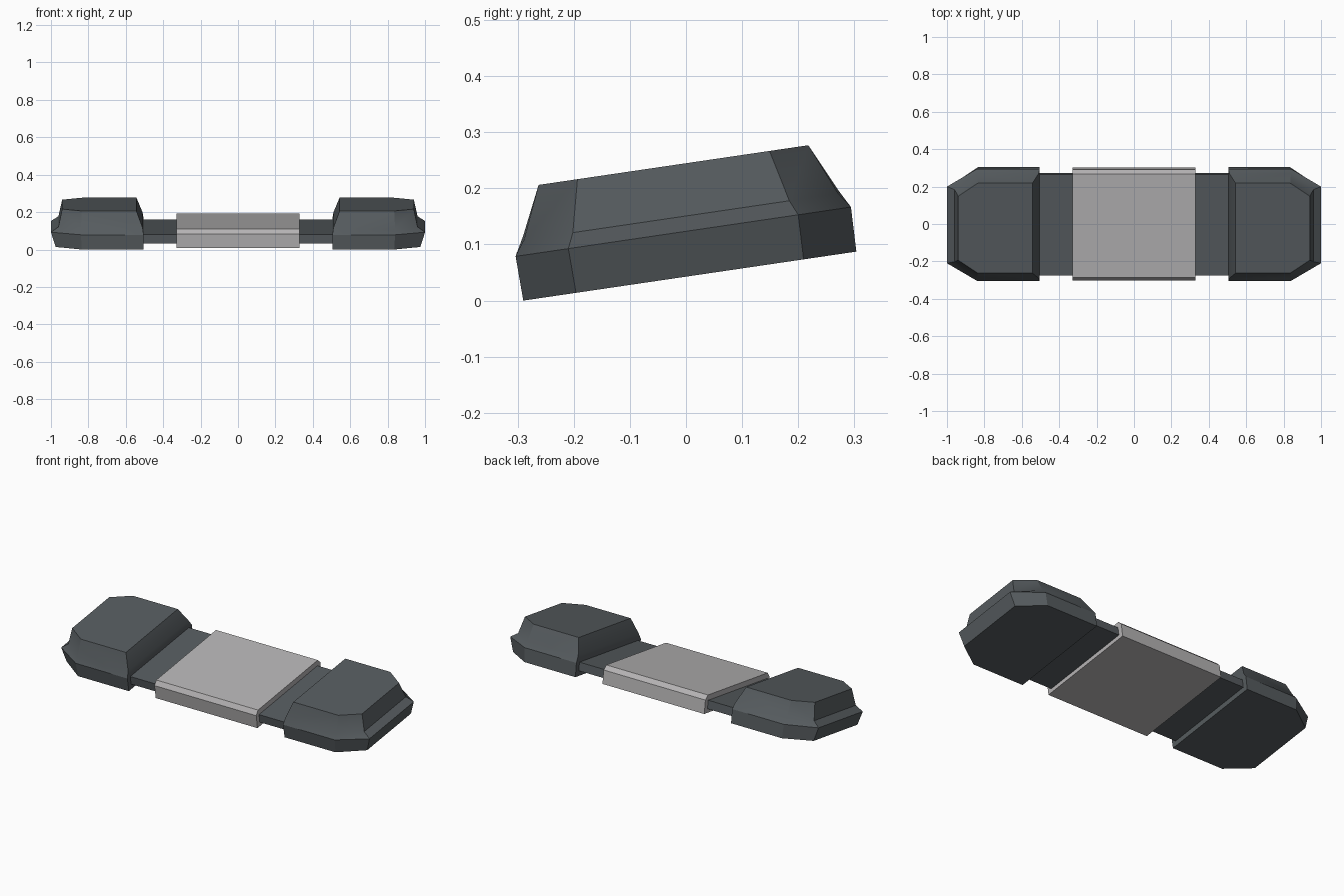
import bpy, bmesh

if "Cube" in bpy.data.objects:
    bpy.data.objects.remove(bpy.data.objects["Cube"])

TILT = 0.146      # whole body leans up toward the back
MID = 0.3         # half the depth of the body


def material(name, rgb):
    m = bpy.data.materials.new(name)
    m.use_nodes = True
    m.diffuse_color = (*rgb, 1)
    m.node_tree.nodes["Principled BSDF"].inputs["Base Color"].default_value = (*rgb, 1)
    return m


dark = material("dark slate", (0.092, 0.105, 0.113))
light = material("light grey", (0.46, 0.45, 0.455))


def loft(name, rings, mat):
    """Skin a stack of matching closed rings and cap both ends."""
    bm = bmesh.new()
    loops = [[bm.verts.new(p) for p in ring] for ring in rings]
    for a, b in zip(loops, loops[1:]):
        for i in range(len(a)):
            j = (i + 1) % len(a)
            bm.faces.new((a[i], a[j], b[j], b[i]))
    bm.faces.new(loops[0])
    bm.faces.new(loops[-1])
    bmesh.ops.recalc_face_normals(bm, faces=bm.faces)
    mesh = bpy.data.meshes.new(name)
    bm.to_mesh(mesh)
    bm.free()
    mesh.materials.append(mat)
    obj = bpy.data.objects.new(name, mesh)
    bpy.context.collection.objects.link(obj)
    obj.location.y = -0.29
    obj.rotation_euler.x = TILT
    bpy.ops.object.select_all(action='DESELECT')
    obj.select_set(True)
    bpy.context.view_layer.objects.active = obj
    bpy.ops.object.shade_smooth_by_angle()
    return obj


def pod_ring(side, z, z_in, x_in, x_cut, x_out, half, cut):
    """Rectangle with its two outer corners cut off."""
    pts = [(x_in, -half, z_in), (x_cut, -half, z), (x_out, -cut, z),
           (x_out, cut, z), (x_cut, half, z), (x_in, half, z_in)]
    return [(side * x, MID + y, h) for x, y, h in pts]


def extrude_x(name, profile, x0, x1, mat):
    """Run a side profile of (depth, height) points along x."""
    return loft(name, [[(x, y, z) for y, z in profile] for x in (x0, x1)], mat)


# End pods: base, belt, shoulder and top
POD = [(0.0, 0.0, 0.505, 0.835, 0.975, 0.3, 0.205),
       (0.08, 0.08, 0.505, 0.84, 1.0, 0.302, 0.207),
       (0.107, 0.115, 0.51, 0.84, 0.96, 0.283, 0.195),
       (0.2, 0.2, 0.543, 0.835, 0.94, 0.243, 0.173)]
# Flat links joining the pods to the centre
LINK = [(0.025, 0.03), (0.573, 0.03), (0.573, 0.078), (0.025, 0.078)]

for label, side in (("left", 1), ("right", -1)):
    loft(label + "_pod", [pod_ring(side, *r) for r in POD], dark)
    extrude_x(label + "_link", LINK, side * 0.32, side * 0.515, dark)

# Centre block with bevelled upper edges
CENTRE = [(0.0, 0.007), (0.6, 0.007), (0.6, 0.085),
          (0.58, 0.109), (0.02, 0.109), (0.0, 0.085)]
extrude_x("centre_block", CENTRE, -0.33, 0.33, light)
